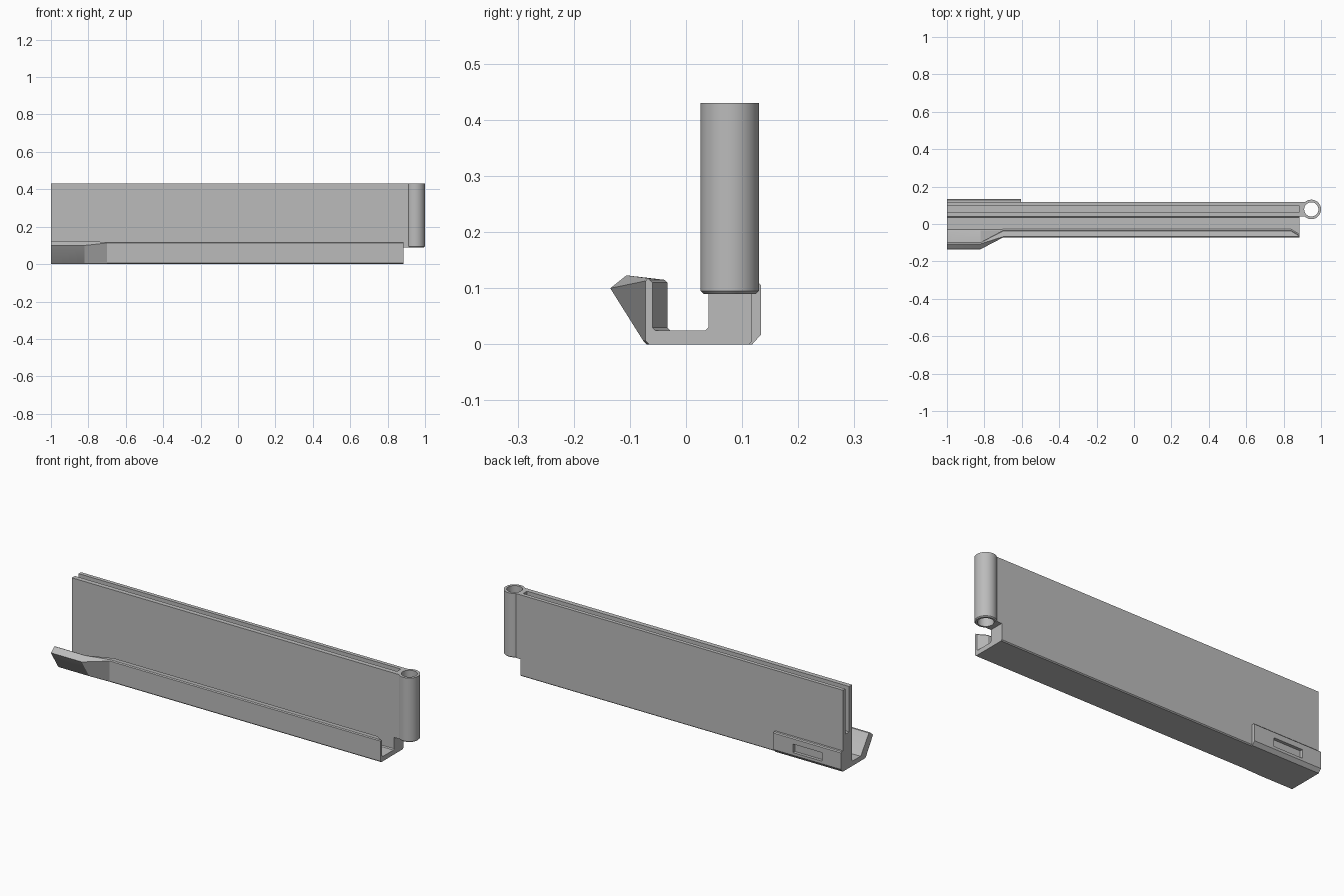
import bpy, bmesh, math

cube = bpy.data.objects.get("Cube")
if cube:
    bpy.data.objects.remove(cube, do_unlink=True)

grey = bpy.data.materials.new("plain grey")
grey.use_nodes = True
COLOUR = (0.5, 0.5, 0.5, 1)
grey.diffuse_color = COLOUR
grey.node_tree.nodes["Principled BSDF"].inputs["Base Color"].default_value = COLOUR


def finish(name, bm):
    bmesh.ops.recalc_face_normals(bm, faces=bm.faces)
    mesh = bpy.data.meshes.new(name)
    bm.to_mesh(mesh)
    bm.free()
    mesh.materials.append(grey)
    obj = bpy.data.objects.new(name, mesh)
    bpy.context.collection.objects.link(obj)
    bpy.ops.object.select_all(action='DESELECT')
    obj.select_set(True)
    bpy.context.view_layer.objects.active = obj
    bpy.ops.object.shade_smooth_by_angle(angle=math.radians(20))
    return obj


def loft(sections, closed=False):
    """Join rings of 3D points; cap the ends, or close the rings into a loop."""
    bm = bmesh.new()
    rings = [[bm.verts.new(p) for p in s] for s in sections]
    n = len(rings[0])
    pairs = list(zip(rings, rings[1:]))
    if closed:
        pairs.append((rings[-1], rings[0]))
    for a, b in pairs:
        for i in range(n):
            j = (i + 1) % n
            bm.faces.new((a[i], a[j], b[j], b[i]))
    if not closed:
        bm.faces.new(rings[0])
        bm.faces.new(rings[-1])
    return bm


# Main rail: lip (straight or flared), floor and slotted wall in one section
LIP = [(-.066, 0), (-.072, .006), (-.072, .113), (-.068, .118),
       (-.038, .115), (-.033, .11), (-.033, .03), (-.028, .025)]
FLARED = [(-.07, 0), (-.076, .006), (-.135, .1), (-.106, .123),
          (-.1, .121), (-.097, .117), (-.036, .03), (-.03, .025)]
TOP, BACK, FRONT = .43, .117, .04
WALL = [(.035, .025), (FRONT, .03), (FRONT, TOP), (.065, TOP), (.065, .19),
        (.097, .19), (.097, TOP), (BACK, TOP), (BACK, .005), (.112, 0)]


def rail_section(x, flare=0, cut=0):
    pts = []
    for i, (a, b) in enumerate(zip(LIP, FLARED)):
        y = a[0] + (b[0] - a[0]) * flare
        z = a[1] + (b[1] - a[1]) * flare
        if i >= 4:
            y -= cut
        pts.append((x, y, z))
    return pts + [(x, y, z) for y, z in WALL]


finish("rail", loft([rail_section(-1, 1), rail_section(-.82, 1),
                     rail_section(-.7), rail_section(.84),
                     rail_section(.885, cut=.027)]))

# Hinge tube at the end of the wall
CX, CY, R_OUT, R_IN, LOW = .948, .078, .052, .038, .09
profile = [(R_IN, LOW), (R_OUT - .005, LOW), (R_OUT, LOW + .005),
           (R_OUT, TOP), (R_IN, TOP)]
SIDES = 48
rings = []
for k in range(SIDES):
    a = math.tau * k / SIDES
    rings.append([(CX + r * math.cos(a), CY + r * math.sin(a), z) for r, z in profile])
finish("hinge_tube", loft(rings, closed=True))

# Web that closes the slot and meets the tube
plan = [(.885, FRONT), (.914, FRONT), (.906, CY), (.914, BACK), (.885, BACK)]
finish("tube_web", loft([[(x, y, z) for x, y in plan] for z in (LOW, TOP)]))

# Raised pad on the back with a chamfered foot and a recessed window
pad = [(.112, 0), (.118, 0), (.134, .018), (.134, .105), (.129, .11), (.112, .11)]
bm = loft([[(x, y, z) for y, z in pad] for x in (-1, -.605)])
bmesh.ops.recalc_face_normals(bm, faces=bm.faces)
face = max(bm.faces, key=lambda f: f.calc_center_median().y)
bmesh.ops.inset_individual(bm, faces=[face], thickness=.01)
mid = face.calc_center_median()
for v in face.verts:
    v.co.x = -.72 if v.co.x > mid.x else -.89
    v.co.z = .077 if v.co.z > mid.z else .032
hole = bmesh.ops.extrude_discrete_faces(bm, faces=[face])["faces"][0]
for v in hole.verts:
    v.co.y -= .016
finish("back_pad", bm)
